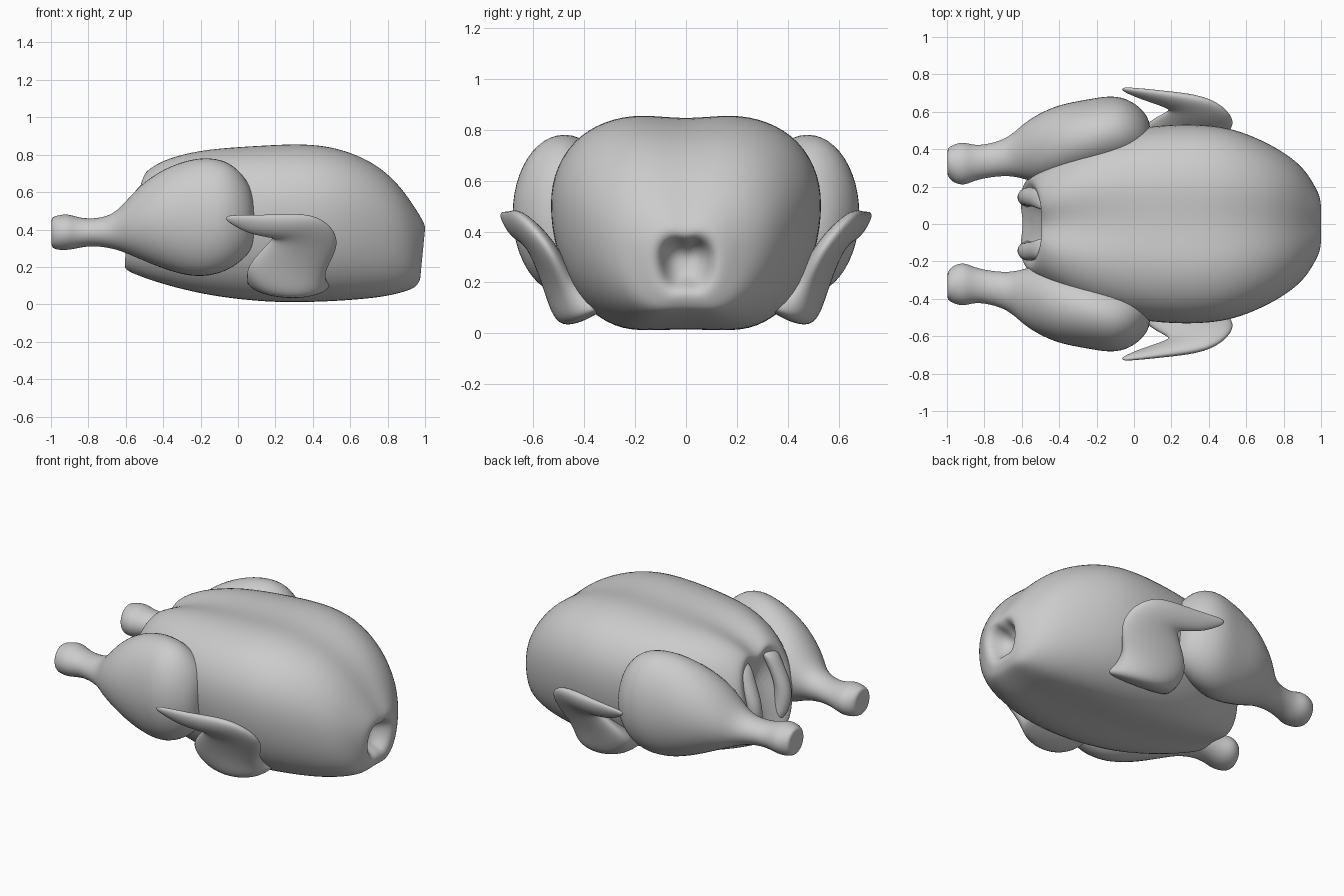
import bpy, math
from mathutils import Vector


def loft(name, rings, mirror=False):
    """Skin a list of closed rings, cap both ends and smooth the result."""
    n = len(rings[0])
    verts = [v for r in rings for v in r]
    faces = [(i * n + j, i * n + (j + 1) % n, (i + 1) * n + (j + 1) % n, (i + 1) * n + j)
             for i in range(len(rings) - 1) for j in range(n)]
    faces += [tuple(reversed(range(n))), tuple((len(rings) - 1) * n + j for j in range(n))]
    mesh = bpy.data.meshes.new(name)
    mesh.from_pydata(verts, [], faces)
    ob = bpy.data.objects.new(name, mesh)
    bpy.context.collection.objects.link(ob)
    bpy.context.view_layer.objects.active = ob
    ob.select_set(True)
    bpy.ops.object.mode_set(mode='EDIT')
    bpy.ops.mesh.select_all(action='SELECT')
    bpy.ops.mesh.normals_make_consistent(inside=False)
    bpy.ops.object.mode_set(mode='OBJECT')
    bpy.ops.object.shade_smooth()
    ob.select_set(False)
    if mirror:
        ob.modifiers.new("mirror", 'MIRROR').use_axis = (False, True, False)
    ob.modifiers.new("smooth", 'SUBSURF').levels = 2
    ob.modifiers["smooth"].render_levels = 2
    return ob


def ellipse(centre, u, v, n=12, grow=1.045):
    """Closed ring spanned by the half axes u and v."""
    return [centre + (u * math.cos(a) + v * math.sin(a)) * grow
            for a in (2 * math.pi * i / n for i in range(n))]


# Body: half cross-section (share of width, share of height), bottom to top
half = [(0, .01), (.28, 0), (.52, .01), (.77, .12), (.93, .31), (1, .53),
        (.98, .72), (.83, .88), (.6, .968), (.33, 1)]


def body_ring(x_low, x_high, w, z_low, z_high, dip=.03, lobe=0):
    right = half + [(0, 1 - dip)]
    full = right + [(-y, t) for y, t in reversed(right[1:-1])]
    cx = (z_low + z_high) / 2
    return [Vector((x_low + (x_high - x_low) * t - lobe * abs(y), y * w * 1.015,
                    cx + (z_low + (z_high - z_low) * t - cx) * 1.015)) for y, t in full]


body = [
    (-.53, -.46, .06, .36, .50, .10), (-.55, -.46, .13, .30, .60, .16, .02),  # rear hollow
    (-.59, -.48, .20, .22, .67, .14, .03), (-.60, -.49, .24, .19, .70, .12, .03),
    (-.54, -.46, .29, .16, .735, .10, .02),
    (-.40, -.38, .37, .11, .785, .07), (-.20, -.20, .46, .06, .83, .05),
    (0, 0, .51, .03, .843), (.2, .2, .53, .015, .855), (.35, .35, .53, .015, .86),
    (.5, .5, .515, .02, .845), (.65, .64, .465, .03, .80), (.79, .76, .40, .045, .735),
    (.89, .86, .33, .07, .64), (.945, .925, .26, .09, .55), (.965, .98, .19, .115, .465),
    (.98, 1.01, .135, .15, .405, .05), (.965, .985, .10, .18, .37, .05),   # neck opening
    (.93, .91, .08, .20, .35), (.89, .87, .04, .23, .30)]
loft("body", [body_ring(*s) for s in body])

# Skin folds beside the rear opening: x, y, z, half width, half depth
folds = [(-.44, .12, .66, .03, .03), (-.48, .13, .655, .06, .05), (-.52, .14, .57, .05, .05),
         (-.575, .15, .45, .05, .05), (-.575, .14, .33, .045, .05), (-.55, .11, .23, .03, .03)]
loft("tail_fold", [ellipse(Vector((x, y, z)), Vector((0, a, 0)), Vector((b, 0, .2 * b)), 8, 1.1)
                   for x, y, z, a, b in folds], mirror=True)

# Drumstick and thigh: x, inner y, outer y, bottom z, top z
leg = [
    (-.995, .29, .37, .34, .43), (-1.0, .255, .405, .305, .465), (-.965, .22, .425, .29, .475),
    (-.91, .205, .44, .29, .485), (-.86, .23, .42, .30, .465), (-.78, .25, .425, .315, .455),
    (-.67, .26, .46, .30, .475), (-.60, .245, .53, .275, .55), (-.52, .22, .585, .24, .64),
    (-.40, .23, .64, .19, .725), (-.25, .26, .665, .145, .78), (-.12, .29, .69, .155, .785),
    (-.02, .32, .665, .20, .745), (.06, .36, .60, .27, .65), (.09, .40, .53, .34, .55)]
rings = []
for x, y0, y1, z0, z1 in leg:
    ring = ellipse(Vector((x, (y0 + y1) / 2, (z0 + z1) / 2)),
                   Vector((0, (y1 - y0) / 2, 0)), Vector((0, 0, (z1 - z0) / 2)))
    rings.append(ring)
loft("leg", rings, mirror=True)

# Folded wing: two edge points and half thickness per ring
wing = [
    ((.04, .28, .14), (.50, .28, .12), .08), ((.05, .36, .12), (.49, .36, .10), .13),
    ((.05, .43, .135), (.47, .41, .12), .125), ((.045, .50, .18), (.465, .455, .17), .085),
    ((.09, .55, .25), (.49, .485, .225), .06),
    ((.17, .59, .33), (.54, .53, .32), .05), ((.19, .61, .36), (.51, .60, .41), .045),
    ((.17, .63, .36), (.40, .675, .485), .04), ((.06, .665, .38), (.20, .70, .475), .03),
    ((-.01, .69, .415), (.04, .72, .475), .02), ((-.065, .715, .45), (-.07, .73, .475), .01)]
normal = Vector((0, .75, -.66))
rings = []
for a, b, t in wing:
    a, b = Vector(a), Vector(b)
    rings.append(ellipse((a + b) / 2, (b - a) / 2, normal * t))
loft("wing", rings, mirror=True)
